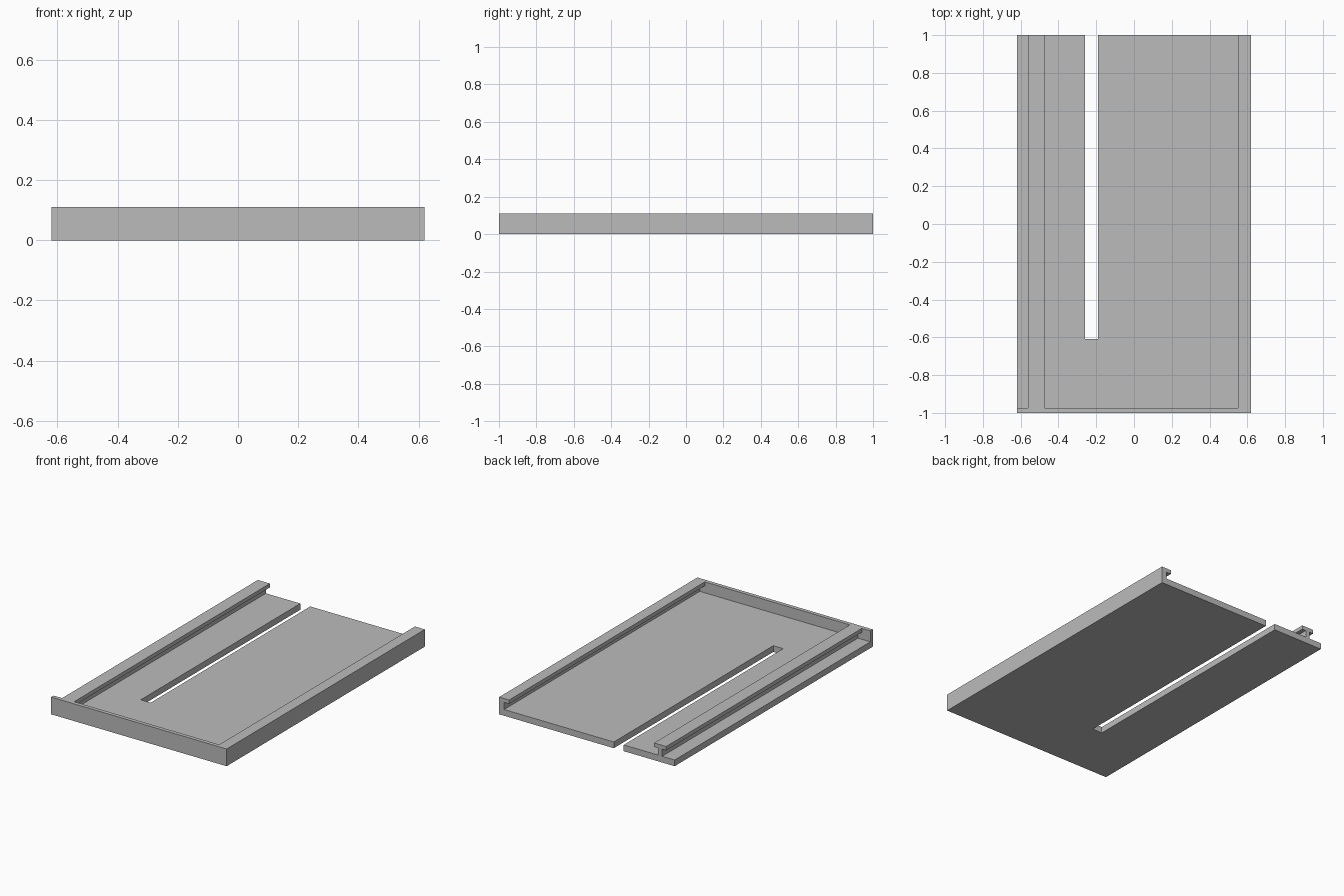
import bpy, bmesh, math

default = bpy.data.objects.get("Cube")
if default:
    bpy.data.objects.remove(default, do_unlink=True)

grey = bpy.data.materials.new("plain grey")
grey.use_nodes = True
COLOUR = (0.5, 0.5, 0.5, 1)
grey.diffuse_color = COLOUR
grey.node_tree.nodes["Principled BSDF"].inputs["Base Color"].default_value = COLOUR


def extrude_along_y(name, profile, y0, y1):
    """Solid with an (x, z) cross-section running from y0 to y1."""
    bm = bmesh.new()
    face = bm.faces.new([bm.verts.new((x, y0, z)) for x, z in profile])
    geom = bmesh.ops.extrude_face_region(bm, geom=[face])["geom"]
    moved = [v for v in geom if isinstance(v, bmesh.types.BMVert)]
    bmesh.ops.translate(bm, verts=moved, vec=(0, y1 - y0, 0))
    bmesh.ops.recalc_face_normals(bm, faces=bm.faces)
    mesh = bpy.data.meshes.new(name)
    bm.to_mesh(mesh)
    bm.free()
    mesh.materials.append(grey)
    obj = bpy.data.objects.new(name, mesh)
    bpy.context.collection.objects.link(obj)
    return obj


def rect(x0, x1, z0, z1):
    return [(x0, z0), (x1, z0), (x1, z1), (x0, z1)]


def combine(target, other, operation):
    mod = target.modifiers.new(operation.lower(), "BOOLEAN")
    mod.operation, mod.solver, mod.object = operation, "EXACT", other
    bpy.context.view_layer.objects.active = target
    bpy.ops.object.modifier_apply(modifier=mod.name)
    bpy.data.objects.remove(other, do_unlink=True)


SIDE, FLOOR, LIP, TOP = 0.62, 0.04, 0.085, 0.11
WALL_Y = -0.975
CAP_L, CAP_R = -0.56, -0.475      # T rail cap
STEM_L, STEM_R = -0.532, -0.503   # T rail stem
EDGE_IN, EDGE_LIP = 0.585, 0.55   # edge wall and its overhanging lip

# Floor with the T rail on one side and the lipped wall on the other
t_rail = [(STEM_R, FLOOR), (STEM_R, LIP), (CAP_R, LIP), (CAP_R, TOP),
          (CAP_L, TOP), (CAP_L, LIP), (STEM_L, LIP), (STEM_L, FLOOR)]
edge_wall = [(SIDE, TOP), (EDGE_LIP, TOP), (EDGE_LIP, LIP),
             (EDGE_IN, LIP), (EDGE_IN, FLOOR)]
tray = extrude_along_y("sliding_tray", [(-SIDE, 0), (SIDE, 0)] + edge_wall
                       + t_rail + [(-SIDE, FLOOR)], -0.99, 1)

# Front wall closing the channels
combine(tray, extrude_along_y("front_wall", rect(-SIDE, SIDE, 0, TOP), -1, WALL_Y), "UNION")

# Long slot open at the back
combine(tray, extrude_along_y("slot_cutter", rect(-0.26, -0.19, -0.1, 0.2), -0.61, 1.1), "DIFFERENCE")

# Merge coplanar faces left by the cuts
bm = bmesh.new()
bm.from_mesh(tray.data)
bmesh.ops.remove_doubles(bm, verts=bm.verts, dist=0.0001)
bmesh.ops.dissolve_limit(bm, angle_limit=math.radians(1), verts=bm.verts, edges=bm.edges)
bm.to_mesh(tray.data)
bm.free()
